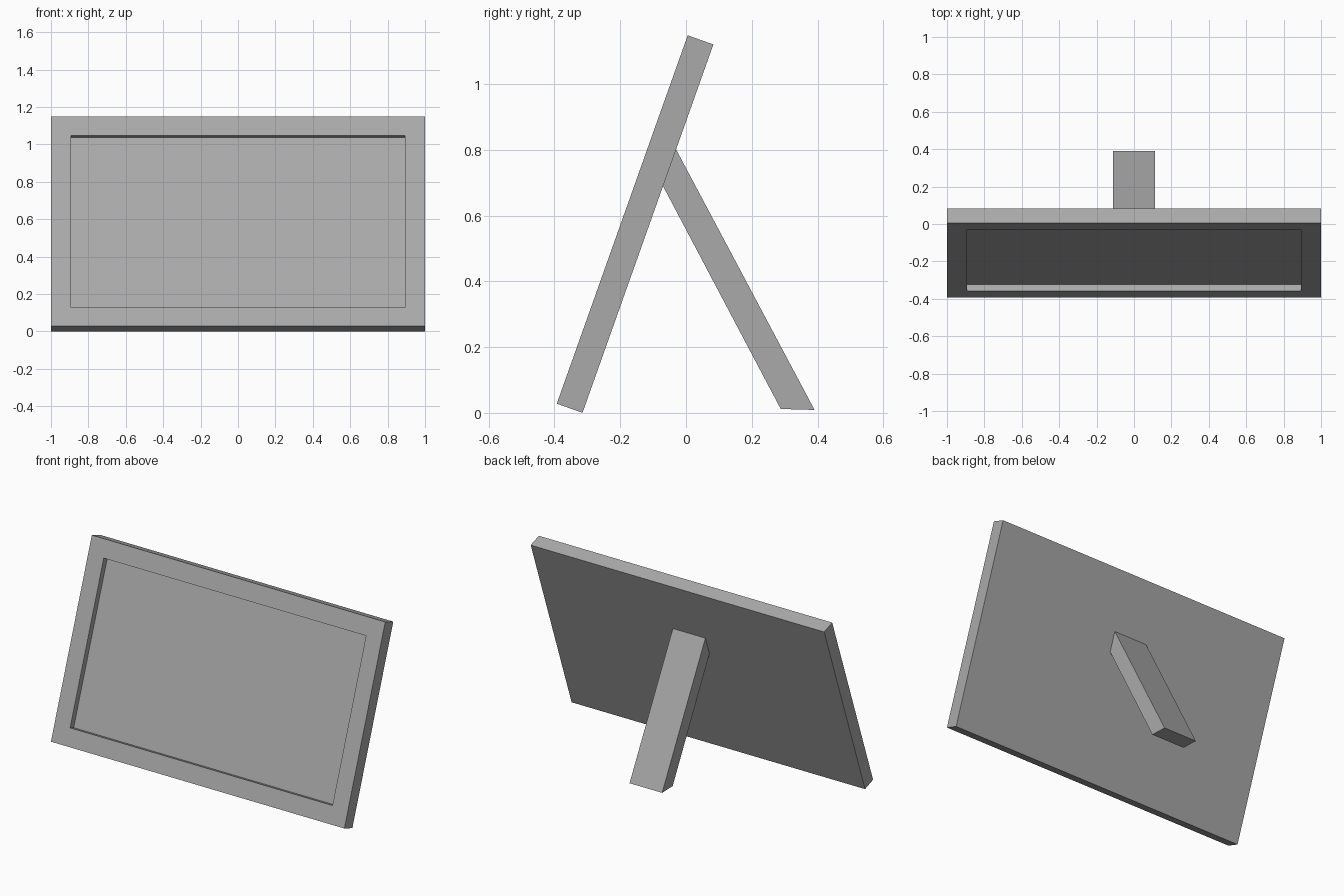
import bpy, bmesh
from math import atan2
from mathutils import Matrix, Vector

cube = bpy.data.objects.get("Cube")
if cube:
    bpy.data.objects.remove(cube, do_unlink=True)

grey = bpy.data.materials.new("plain_grey")
grey.use_nodes = True
colour = (0.4, 0.4, 0.4, 1)
grey.diffuse_color = colour
grey.node_tree.nodes["Principled BSDF"].inputs["Base Color"].default_value = colour


def add_object(name, bm):
    bmesh.ops.recalc_face_normals(bm, faces=bm.faces)
    mesh = bpy.data.meshes.new(name)
    bm.to_mesh(mesh)
    bm.free()
    mesh.materials.append(grey)
    obj = bpy.data.objects.new(name, mesh)
    bpy.context.collection.objects.link(obj)
    return obj


# Leaning frame: a slab whose front face is inset and pushed back
height, thick, border, depth = 1.189, 0.083, 0.15, 0.037
bm = bmesh.new()
bmesh.ops.create_cube(bm, size=1)
bmesh.ops.translate(bm, verts=bm.verts, vec=(0, 0.5, 0.5))
bmesh.ops.scale(bm, verts=bm.verts, vec=(2, thick, height))
bm.normal_update()
front = min(bm.faces, key=lambda f: f.normal.y)
bmesh.ops.inset_region(bm, faces=[front], thickness=border)
panel = bmesh.ops.extrude_discrete_faces(bm, faces=[front])["faces"][0]
bmesh.ops.translate(bm, verts=panel.verts, vec=(0, depth, 0))
lean = Matrix.Rotation(-atan2(0.398, 1.12), 4, "X")
bmesh.ops.transform(bm, verts=bm.verts,
                    matrix=Matrix.Translation((0, -0.393, 0.028)) @ lean)
add_object("picture_frame", bm)

# Rear prop: a side profile extruded across the width
profile = [(-0.031, 0.803), (-0.07, 0.69), (0.288, 0.012), (0.391, 0.009)]
half_width = 0.111
bm = bmesh.new()
side = bm.faces.new([bm.verts.new((-half_width, y, z)) for y, z in profile])
ext = bmesh.ops.extrude_face_region(bm, geom=[side])["geom"]
bmesh.ops.translate(bm, vec=Vector((2 * half_width, 0, 0)),
                    verts=[v for v in ext if isinstance(v, bmesh.types.BMVert)])
add_object("rear_prop", bm)
